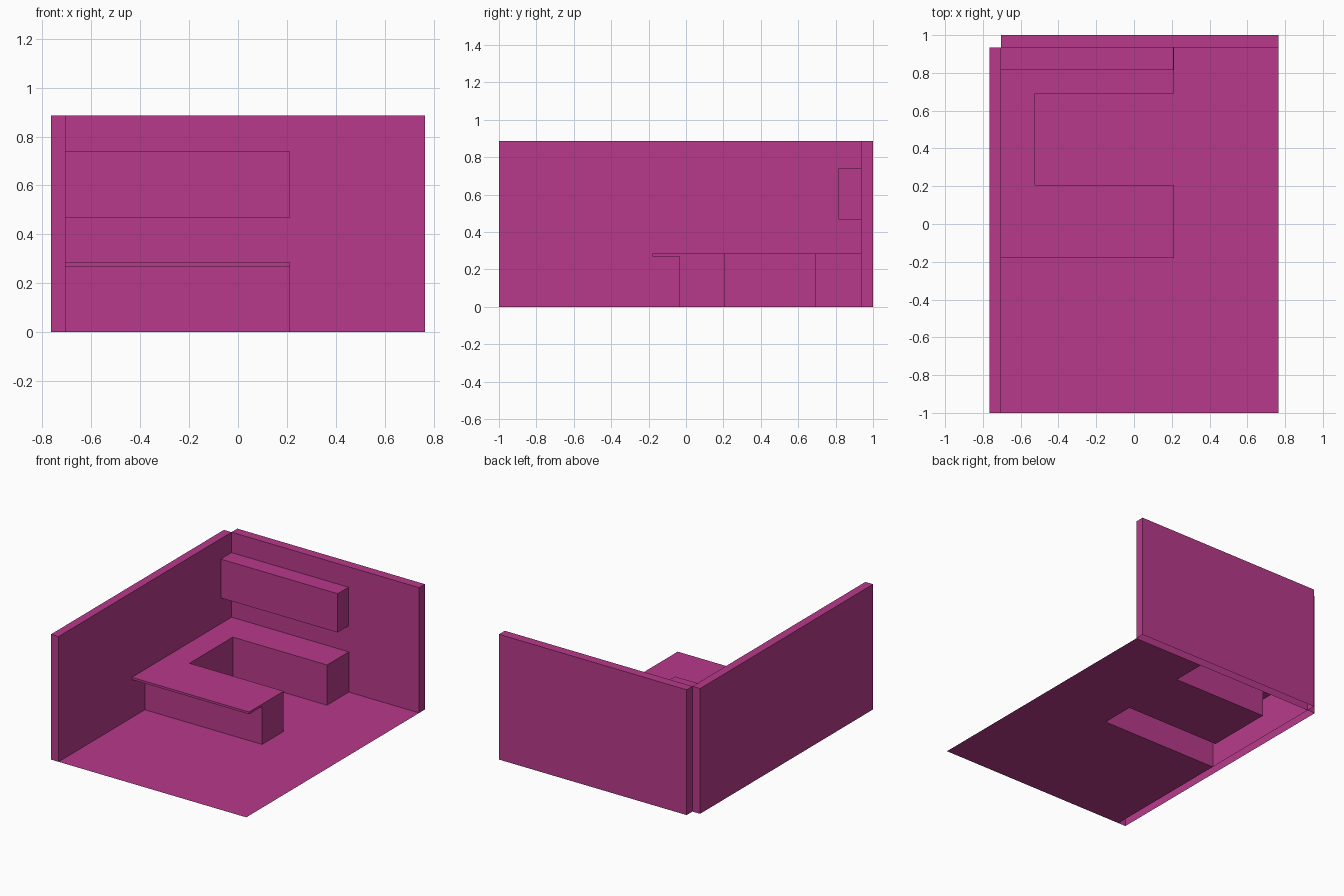
import bpy
import bmesh

cube = bpy.data.objects.get("Cube")
if cube:
    bpy.data.objects.remove(cube, do_unlink=True)

# Single flat colour
magenta = bpy.data.materials.new("magenta")
magenta.use_nodes = True
COLOUR = (0.479, 0.042, 0.258, 1)
magenta.diffuse_color = COLOUR
magenta.node_tree.nodes["Principled BSDF"].inputs["Base Color"].default_value = COLOUR


def prism(name, outline, z0, z1=None, bottom=True, skip=()):
    """Flat sheet, or a prism whose skipped sides rest against another part."""
    bm = bmesh.new()
    low = [bm.verts.new((x, y, z0)) for x, y in outline]
    if z1 is None:
        bm.faces.new(low)
    else:
        high = [bm.verts.new((x, y, z1)) for x, y in outline]
        bm.faces.new(high)
        if bottom:
            bm.faces.new(low[::-1])
        n = len(outline)
        for i in range(n):
            if i not in skip:
                j = (i + 1) % n
                bm.faces.new((low[i], low[j], high[j], high[i]))
    mesh = bpy.data.meshes.new(name)
    bm.to_mesh(mesh)
    bm.free()
    mesh.materials.append(magenta)
    obj = bpy.data.objects.new(name, mesh)
    bpy.context.collection.objects.link(obj)
    return obj


def rect(x0, x1, y0, y1):
    return [(x0, y0), (x1, y0), (x1, y1), (x0, y1)]


# Shared room and counter lines
OUT, IN, BACK = 0.765, -0.705, 0.935
END, NOOK = 0.213, -0.525
FRONT, GAP0, GAP1 = -0.035, 0.207, 0.692
HEIGHT, TOP = 0.887, 0.285

# U-shaped counter footprint: two arms around a nook
arms = [(END, FRONT), (END, GAP0), (NOOK, GAP0), (NOOK, GAP1), (END, GAP1), (END, BACK)]

# Floor sheet, left open underneath the counter
prism("floor", [(OUT, -1), (OUT, BACK)] + arms[::-1] + [(IN, FRONT), (IN, -1)], 0)

# Two walls meeting at a corner, hollow below
prism("side_wall", rect(-OUT, IN, -1, BACK), 0, HEIGHT, bottom=False)
prism("back_wall", rect(IN, OUT, BACK, 1), 0, HEIGHT, bottom=False)

# Counter shell against both walls, with an overhanging front ledge
prism("counter", arms + [(IN, BACK), (IN, FRONT)], 0, TOP, bottom=False, skip=(5, 6))
prism("counter_ledge", rect(IN, END, -0.18, FRONT), 0.269, TOP, skip=(2, 3))

# Cabinet hung on the back wall
prism("wall_cabinet", rect(IN, 0.21, 0.815, BACK), 0.467, 0.742, skip=(2, 3))
